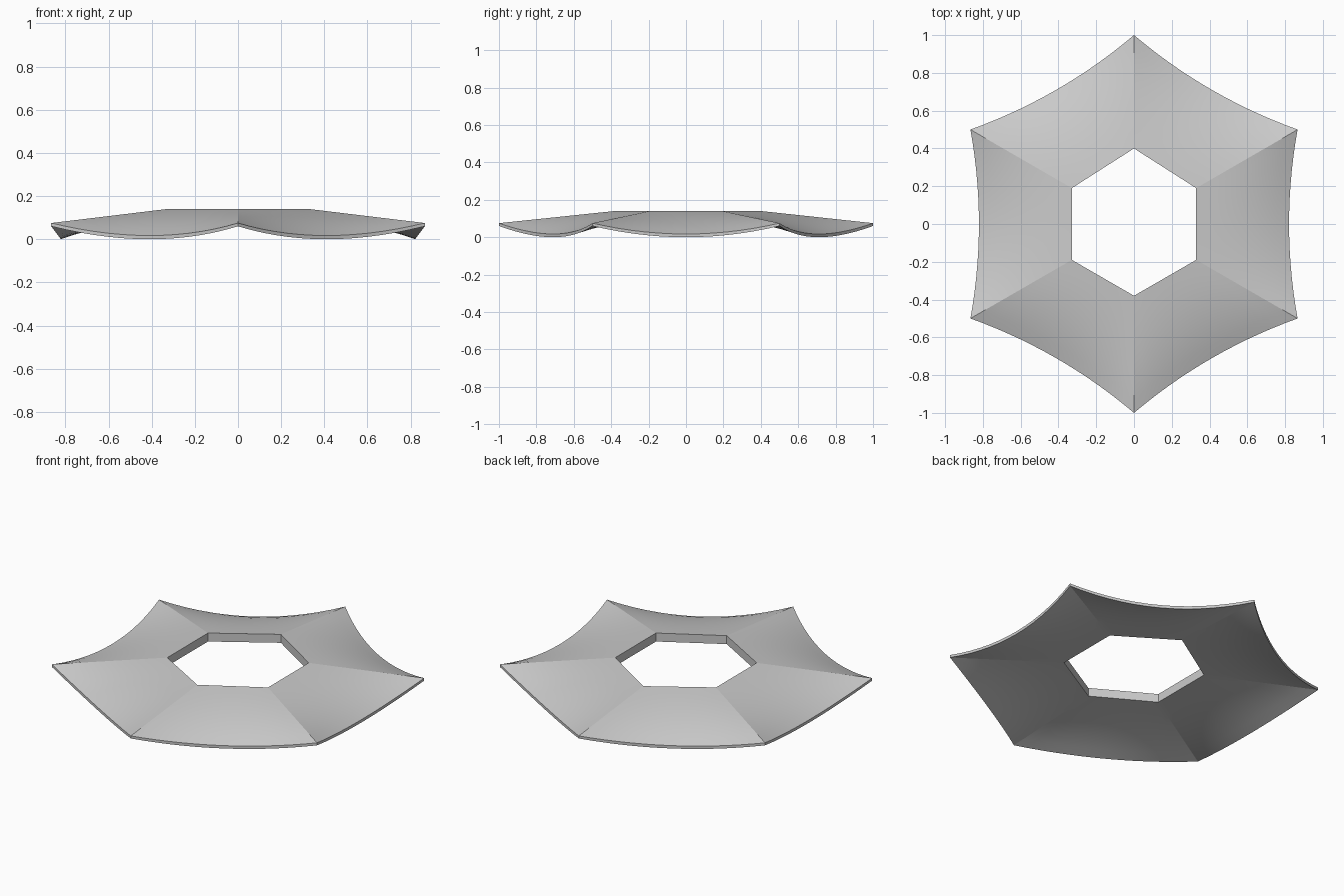
import bpy, bmesh, math
from mathutils import Vector, Matrix

if "Cube" in bpy.data.objects:
    bpy.data.objects.remove(bpy.data.objects["Cube"], do_unlink=True)

grey = bpy.data.materials.new("plain grey")
grey.use_nodes = True
colour = (0.6, 0.6, 0.6, 1)
grey.diffuse_color = colour
grey.node_tree.nodes["Principled BSDF"].inputs["Base Color"].default_value = colour

SIDES, ACROSS, ALONG = 6, 14, 8
INNER, OUTER, BOW = 0.38, 1.0, 0.045


def corner(radius, k):
    a = math.radians(90 + 60 * k)
    return Vector((radius * math.cos(a), radius * math.sin(a), 0))


def panel_point(k, s, t, z_in, z_corner, sag):
    """Point on panel k: s runs corner to corner, t runs inner to outer edge."""
    r_in = [INNER + (0.02 if j % SIDES == 0 else 0) for j in (k, k + 1)]
    inner = corner(r_in[0], k).lerp(corner(r_in[1], k + 1), s)
    outer = corner(OUTER, k).lerp(corner(OUTER, k + 1), s)
    hang = 4 * s * (1 - s)
    outward = (corner(1, k) + corner(1, k + 1)).normalized()
    p = inner.lerp(outer - outward * BOW * hang, t)
    p.z = z_in + (z_corner - z_in) * t - sag * hang * t ** 2.5
    return p


bm = bmesh.new()


def grid(points):
    rows = [[bm.verts.new(p) for p in row] for row in points]
    for a, b in zip(rows, rows[1:]):
        for i in range(len(a) - 1):
            bm.faces.new((a[i], a[i + 1], b[i + 1], b[i]))


# Sagging panels: upper skin, lower skin, inner wall and outer rim
for k in range(SIDES):
    def skin(z_in, z_corner, sag):
        return [[panel_point(k, i / ACROSS, j / ALONG, z_in, z_corner, sag)
                 for i in range(ACROSS + 1)] for j in range(ALONG + 1)]
    top = skin(0.14, 0.075, 0.058)
    bottom = skin(0.09, 0.06, 0.06)
    grid(top)
    grid(bottom)
    grid([top[0], bottom[0]])
    grid([top[-1], bottom[-1]])

bmesh.ops.remove_doubles(bm, verts=bm.verts, dist=0.0005)
bmesh.ops.recalc_face_normals(bm, faces=bm.faces)
mesh = bpy.data.meshes.new("hexagonal_skirt")
bm.to_mesh(mesh)
bm.free()

skirt = bpy.data.objects.new("hexagonal_skirt", mesh)
bpy.context.collection.objects.link(skirt)
mesh.materials.append(grey)

# Smooth panels with crisp corner ridges
bpy.ops.object.select_all(action='DESELECT')
skirt.select_set(True)
bpy.context.view_layer.objects.active = skirt
bpy.ops.object.shade_smooth_by_angle(angle=math.radians(7))
